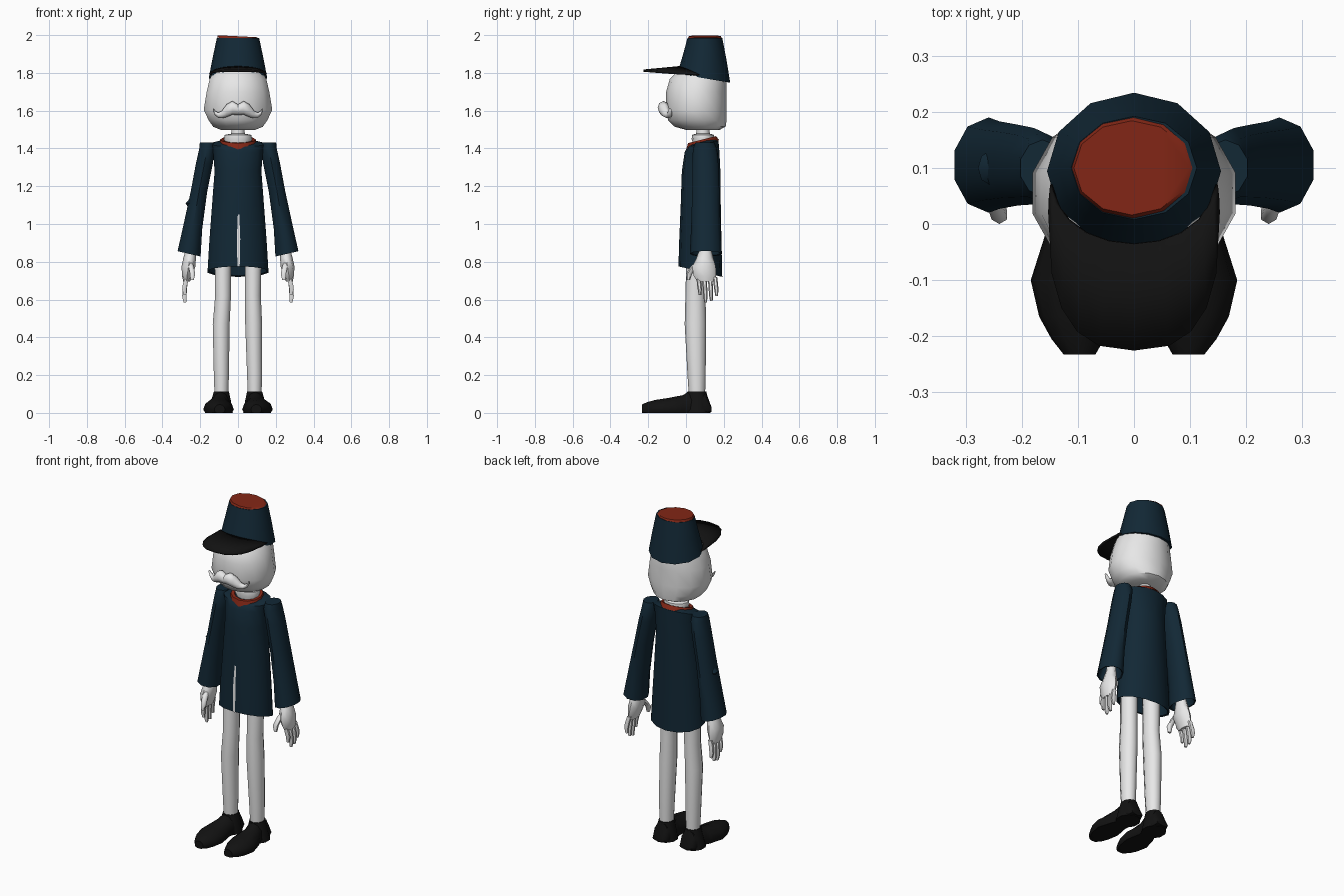
import bpy, bmesh, math
from mathutils import Vector


def material(name, rgb):
    m = bpy.data.materials.new(name)
    m.diffuse_color = (*rgb, 1)
    return m


NAVY = material("navy cloth", (0.006, 0.021, 0.036))
RED = material("rust red", (0.23, 0.02, 0.008))
PALE = material("pale grey", (0.8, 0.8, 0.8))
BLACK = material("black leather", (0.006, 0.006, 0.006))


def finish(name, bm, mats, angle=42):
    bmesh.ops.recalc_face_normals(bm, faces=bm.faces)
    me = bpy.data.meshes.new(name)
    bm.to_mesh(me)
    bm.free()
    ob = bpy.data.objects.new(name, me)
    bpy.context.collection.objects.link(ob)
    for m in mats:
        me.materials.append(m)
    bpy.ops.object.select_all(action='DESELECT')
    ob.select_set(True)
    bpy.context.view_layer.objects.active = ob
    bpy.ops.object.shade_smooth_by_angle(angle=math.radians(angle))
    return ob


def loft(name, rings, mats, n=12, axis='z', tilt_dir=1, floor=None, top_mat=0, angle=42):
    """Skin elliptical rings (x, y, z, radius 1, radius 2, tilt) along an axis, with closed ends."""
    bm = bmesh.new()
    loops = []
    for x, y, z, r1, r2, *t in rings:
        t = t[0] if t else 0
        loop = []
        for i in range(n):
            a = 2 * math.pi * i / n
            u, v = r1 * math.sin(a), r2 * math.cos(a)
            if axis == 'z':
                p = Vector((x + u, y + v, z + t * (v if tilt_dir == 1 else u)))
            elif axis == 'y':
                p = Vector((x + u, y, z + v))
            else:
                p = Vector((x, y + u, z + v))
            if floor is not None:
                p.z = max(p.z, floor)
            loop.append(bm.verts.new(p))
        loops.append(loop)
    for a, b in zip(loops, loops[1:]):
        for i in range(n):
            j = (i + 1) % n
            bm.faces.new((a[i], a[j], b[j], b[i]))
    bm.faces.new(loops[0])
    bm.faces.new(loops[-1]).material_index = top_mat
    return finish(name, bm, mats, angle)


# Head and neck
loft("head", [(0, 0.09, 1.497, 0.09, 0.085), (0, 0.075, 1.515, 0.135, 0.135),
              (0, 0.06, 1.55, 0.16, 0.155), (0, 0.055, 1.605, 0.186, 0.16),
              (0, 0.055, 1.70, 0.17, 0.16), (0, 0.065, 1.77, 0.153, 0.15),
              (0, 0.09, 1.83, 0.12, 0.11)], [PALE], 14)
loft("neck", [(0, 0.09, 1.40, 0.055, 0.045), (0, 0.09, 1.45, 0.075, 0.06),
              (0, 0.09, 1.472, 0.07, 0.058), (0, 0.09, 1.478, 0.036, 0.036),
              (0, 0.09, 1.52, 0.034, 0.034)], [PALE])

# Moustache: one curling half on each side
for s, side in ((-1, "left"), (1, "right")):
    loft("moustache_" + side, [
        (0, -0.118, 1.605, 0.026, 0.028), (s * 0.03, -0.12, 1.615, 0.03, 0.036),
        (s * 0.06, -0.112, 1.60, 0.026, 0.034), (s * 0.085, -0.10, 1.58, 0.02, 0.02),
        (s * 0.105, -0.09, 1.576, 0.016, 0.014), (s * 0.122, -0.085, 1.588, 0.012, 0.012),
        (s * 0.132, -0.085, 1.605, 0.007, 0.008)], [PALE], 8, 'x', angle=60)

# Cap with a red crown
loft("cap", [(0, 0.094, 1.772, 0.155, 0.14, -0.17), (0, 0.098, 1.88, 0.134, 0.116, -0.08),
             (0, 0.1, 1.985, 0.112, 0.092, 0.0)], [NAVY], 12)
loft("cap_crown", [(0, 0.1, 1.983, 0.111, 0.091, -0.03), (-0.004, 0.1, 1.994, 0.103, 0.084, -0.05),
                   ], [RED], 12, tilt_dir=2)

# Visor: a drooping plate between two arcs
bm = bmesh.new()
rows = []
COUNT = 11
for i in range(COUNT):
    t = 2 * i / (COUNT - 1) - 1
    sn, cs = math.sin(t * math.pi / 2), max(0.0, math.cos(t * math.pi / 2))
    sx = math.copysign(abs(sn) ** 0.75, sn)
    inner = Vector((0.145 * sn, 0.07 - 0.105 * cs, 1.83 - 0.042 * t * t))
    outer = Vector((0.15 * sx, 0.02 - 0.245 * cs ** 0.7, 1.812 - 0.018 * t * t))
    mid = inner.lerp(outer, 0.5)
    rows.append([bm.verts.new(p) for p in (inner, mid, outer)])
for a, b in zip(rows, rows[1:]):
    for k in range(2):
        bm.faces.new((a[k], a[k + 1], b[k + 1], b[k]))
visor = finish("visor", bm, [BLACK])
mod = visor.modifiers.new("thickness", 'SOLIDIFY')
mod.thickness = 0.012
mod.offset = 0

# Coat body, hollow at the hem
loft("coat", [(0, 0.08, 0.90, 0.13, 0.085, -0.2), (0, 0.076, 0.752, 0.155, 0.106, -0.23),
              (0, 0.076, 0.748, 0.165, 0.116, -0.24), (0, 0.076, 0.90, 0.156, 0.112, -0.1),
              (0, 0.078, 1.10, 0.141, 0.106), (0, 0.08, 1.28, 0.127, 0.102),
              (0, 0.085, 1.38, 0.135, 0.092), (0, 0.09, 1.425, 0.15, 0.082, 0.2),
              (0, 0.09, 1.44, 0.08, 0.062, 0.25)], [NAVY], 14)

# Narrow pale gap in the front of the skirt
bm = bmesh.new()
pts = [(0.004, 1.05, -0.031), (0.009, 0.92, -0.039), (0.006, 0.775, -0.043)]
front = [[bm.verts.new((s * x + 0.003, y, z)) for s in (-1, 1)] for x, z, y in pts]
for a, b in zip(front, front[1:]):
    bm.faces.new((a[0], a[1], b[1], b[0]))
finish("coat_gap", bm, [PALE])

# Collar, lower at the throat
loft("collar", [(0, 0.085, 1.412, 0.09, 0.08, 0.35), (0, 0.085, 1.410, 0.102, 0.09, 0.38),
                (0, 0.085, 1.447, 0.094, 0.074, 0.25), (0, 0.088, 1.445, 0.076, 0.06, 0.25),
                (0, 0.09, 1.42, 0.06, 0.05, 0.2)], [RED], 12)

for s, side in ((-1, "left"), (1, "right")):
    # Sleeve, flaring to a hollow cuff
    loft("sleeve_" + side, [
        (s * 0.25, 0.105, 0.93, 0.045, 0.06, s * 0.2), (s * 0.259, 0.105, 0.845, 0.057, 0.078, s * 0.22),
        (s * 0.259, 0.105, 0.842, 0.064, 0.085, s * 0.23), (s * 0.24, 0.105, 0.98, 0.053, 0.078, s * 0.15),
        (s * 0.207, 0.105, 1.17, 0.046, 0.072), (s * 0.178, 0.103, 1.32, 0.047, 0.068),
        (s * 0.163, 0.1, 1.40, 0.044, 0.064), (s * 0.163, 0.1, 1.432, 0.041, 0.05)],
        [NAVY], 10, tilt_dir=2, angle=50)

    # Hand: wrist and palm, thumb, four fingers
    loft("palm_" + side, [
        (s * 0.272, 0.105, 0.695, 0.018, 0.045), (s * 0.27, 0.1, 0.725, 0.026, 0.06),
        (s * 0.262, 0.095, 0.775, 0.037, 0.062), (s * 0.256, 0.1, 0.82, 0.033, 0.045),
        (s * 0.25, 0.103, 0.87, 0.026, 0.03), (s * 0.247, 0.105, 0.92, 0.024, 0.026)], [PALE], 8, angle=60)
    loft("thumb_" + side, [
        (s * 0.243, 0.012, 0.703, 0.010, 0.009), (s * 0.240, 0.016, 0.735, 0.016, 0.016),
        (s * 0.248, 0.042, 0.775, 0.016, 0.018), (s * 0.255, 0.07, 0.80, 0.014, 0.016)],
        [PALE], 6, angle=60)
    for k, (y, tip) in enumerate(((0.07, 0.625), (0.1, 0.585), (0.13, 0.592), (0.158, 0.62))):
        loft(f"finger_{k + 1}_{side}", [
            (s * 0.281, y + 0.004, tip, 0.008, 0.007), (s * 0.284, y + 0.003, tip + 0.03, 0.013, 0.011),
            (s * 0.28, y, 0.68, 0.014, 0.012), (s * 0.27, y - 0.004, 0.72, 0.012, 0.011)],
            [PALE], 6, angle=60)

    # Trouser leg; the left one bows out a little at the knee
    bow = -0.006 if s < 0 else 0
    loft("leg_" + side, [
        (s * 0.088, 0.058, 0.09, 0.038, 0.043), (s * 0.088, 0.056, 0.2, 0.042, 0.048),
        (s * 0.083 + bow, 0.05, 0.47, 0.047, 0.057), (s * 0.079, 0.05, 0.62, 0.044, 0.053),
        (s * 0.08, 0.053, 0.80, 0.046, 0.052), (s * 0.07, 0.06, 0.95, 0.046, 0.05)], [PALE], 10)

    # Shoe, lofted from toe to heel with a flat sole
    shoe = ((-0.233, 0.097, 0.028, 0.045), (-0.205, 0.1, 0.047, 0.057), (-0.165, 0.102, 0.067, 0.068),
            (-0.1, 0.103, 0.081, 0.078), (-0.015, 0.099, 0.058, 0.094), (0.01, 0.091, 0.052, 0.112),
            (0.105, 0.09, 0.052, 0.112), (0.135, 0.09, 0.038, 0.03))
    loft("shoe_" + side, [(s * x, y, 0.018, r, top - 0.018) for y, x, r, top in shoe],
         [BLACK], 12, 'y', floor=0, angle=50)
    # Shoe collar around the ankle
    loft("shoe_ankle_" + side, [(s * 0.092, 0.058, 0.0, 0.068, 0.072), (s * 0.09, 0.058, 0.06, 0.056, 0.06),
                                (s * 0.088, 0.058, 0.113, 0.042, 0.05)], [BLACK], 10)

# Small fold sticking out at the left elbow
loft("sleeve_fold", [(-0.25, 0.1, 1.075, 0.004, 0.01), (-0.257, 0.1, 1.11, 0.021, 0.03),
                     (-0.238, 0.1, 1.14, 0.012, 0.02)], [NAVY], 8)
